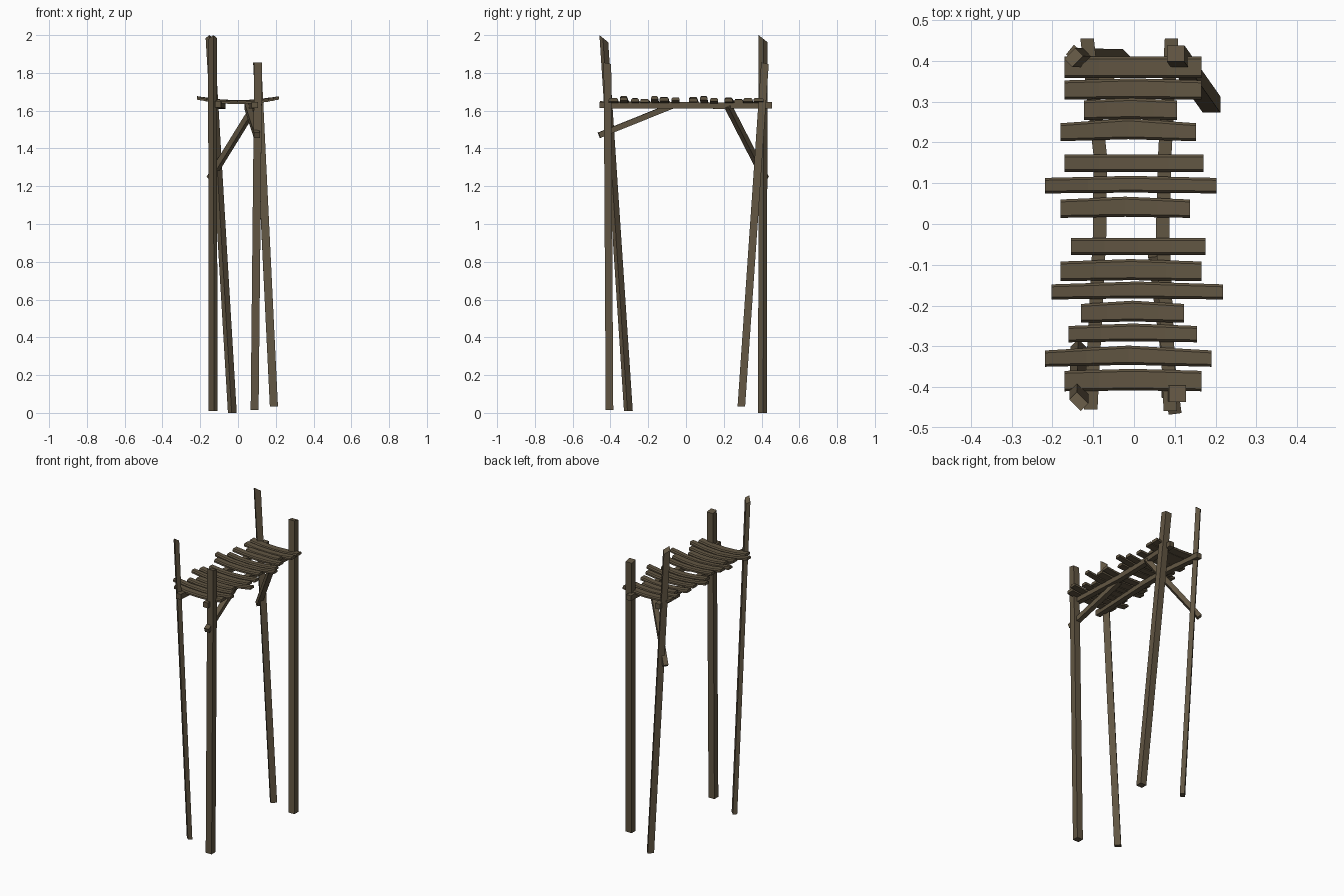
import bpy, math, random
from mathutils import Vector, Matrix

if "Cube" in bpy.data.objects:
    bpy.data.objects.remove(bpy.data.objects["Cube"])

random.seed(4)
wood = bpy.data.materials.new("wood")
wood.diffuse_color = (0.12, 0.092, 0.055, 1)
wood.use_nodes = True
wood.node_tree.nodes["Principled BSDF"].inputs["Base Color"].default_value = wood.diffuse_color


def loft(name, rings):
    """Skin a row of equal-sized rings and cap both ends."""
    n = len(rings[0])
    verts = [tuple(v) for r in rings for v in r]
    faces = [tuple(range(n)), tuple(range(len(verts) - n, len(verts)))]
    for i in range(len(rings) - 1):
        for j in range(n):
            k = (j + 1) % n
            faces.append((i * n + j, i * n + k, (i + 1) * n + k, (i + 1) * n + j))
    me = bpy.data.meshes.new(name)
    me.from_pydata(verts, [], faces)
    import bmesh
    bm = bmesh.new()
    bm.from_mesh(me)
    bmesh.ops.recalc_face_normals(bm, faces=bm.faces[:])
    bm.to_mesh(me)
    bm.free()
    me.materials.append(wood)
    ob = bpy.data.objects.new(name, me)
    bpy.context.collection.objects.link(ob)
    return ob


def rect(w, d):
    return [(-w / 2, -d / 2), (w / 2, -d / 2), (w / 2, d / 2), (-w / 2, d / 2)]


# Leaning posts with a slanted top cut
def post(name, bottom, top, w, d, angle, slope):
    turn = Matrix.Rotation(math.radians(angle), 3, 'Z')
    offs = [turn @ Vector((x, y, 0)) for x, y in rect(w, d)]
    low = [Vector(bottom) + o for o in offs]
    high = [Vector(top) + o for o in offs]
    peak = max(-slope * o.y for o in offs)
    for v, o in zip(high, offs):
        v.z += -slope * o.y - peak
    loft(name, [low, high])


post("front_left_post", (-0.132, -0.305, 0.01), (-0.135, -0.435, 2.0), 0.026, 0.04, 45, 0.8)
post("back_left_post", (-0.03, 0.405, 0.0), (-0.148, 0.408, 2.0), 0.038, 0.028, 45, 0.8)
post("front_right_post", (0.088, -0.405, 0.015), (0.107, -0.416, 1.855), 0.042, 0.04, 0, 0.2)
post("back_right_post", (0.19, 0.293, 0.035), (0.102, 0.418, 1.855), 0.043, 0.04, 0, 0.2)


# Slightly bowed side beams under the deck
def beam(name, path):
    loft(name, [[(x + a, y, z + b) for a, b in rect(0.033, 0.034)] for x, y, z in path])


beam("left_beam", [(-0.115, 0.455, 1.628), (-0.083, 0.17, 1.627),
                   (-0.084, -0.02, 1.628), (-0.106, -0.455, 1.633)])
beam("right_beam", [(0.092, 0.455, 1.628), (0.076, 0.18, 1.627),
                    (0.07, -0.02, 1.628), (0.089, -0.458, 1.63)])


# Diagonal braces
def brace(name, a, b, w, d):
    a, b = Vector(a), Vector(b)
    axis = (b - a).normalized()
    side = axis.cross(Vector((0, 0, 1))).normalized()
    up = side.cross(axis)
    loft(name, [[p + side * s + up * t for s, t in rect(w, d)] for p in (a, b)])


brace("front_brace", (0.1, -0.46, 1.47), (0.05, -0.075, 1.625), 0.032, 0.03)
brace("back_brace", (-0.148, 0.42, 1.24), (0.09, 0.222, 1.625), 0.03, 0.03)

# Sagging deck planks: y back, y front, x left, x right, bow
planks = [
    (0.41, 0.358, -0.17, 0.165, 0.0), (0.352, 0.305, -0.17, 0.165, 0.005),
    (0.303, 0.255, -0.123, 0.105, 0.006), (0.247, 0.203, -0.18, 0.152, 0.012),
    (0.17, 0.128, -0.17, 0.17, 0.0), (0.113, 0.075, -0.218, 0.202, 0.005),
    (0.06, 0.015, -0.18, 0.137, 0.007), (-0.034, -0.076, -0.155, 0.175, 0.0),
    (-0.092, -0.14, -0.18, 0.165, 0.006), (-0.148, -0.185, -0.202, 0.218, 0.007),
    (-0.196, -0.242, -0.13, 0.123, 0.008), (-0.25, -0.29, -0.16, 0.155, 0.006),
    (-0.31, -0.35, -0.218, 0.19, 0.012), (-0.36, -0.41, -0.17, 0.165, 0.005)]

for i, (yb, yf, xl, xr, bow) in enumerate(planks):
    rings = []
    lift = random.uniform(-0.002, 0.002)
    for t in (0, 0.25, 0.5, 0.75, 1):
        x = xl + (xr - xl) * t
        mid = 1 - abs(2 * t - 1)
        back, front = yb + bow * mid, yf + bow * mid * 0.4
        z = 1.636 + 0.5 * x * x + lift
        rings.append([(x, front, z), (x, back, z), (x, back, z + 0.011),
                      (x, back - 0.006, z + 0.018), (x, front + 0.006, z + 0.018),
                      (x, front, z + 0.011)])
    loft(f"deck_plank_{i + 1}", rings)
